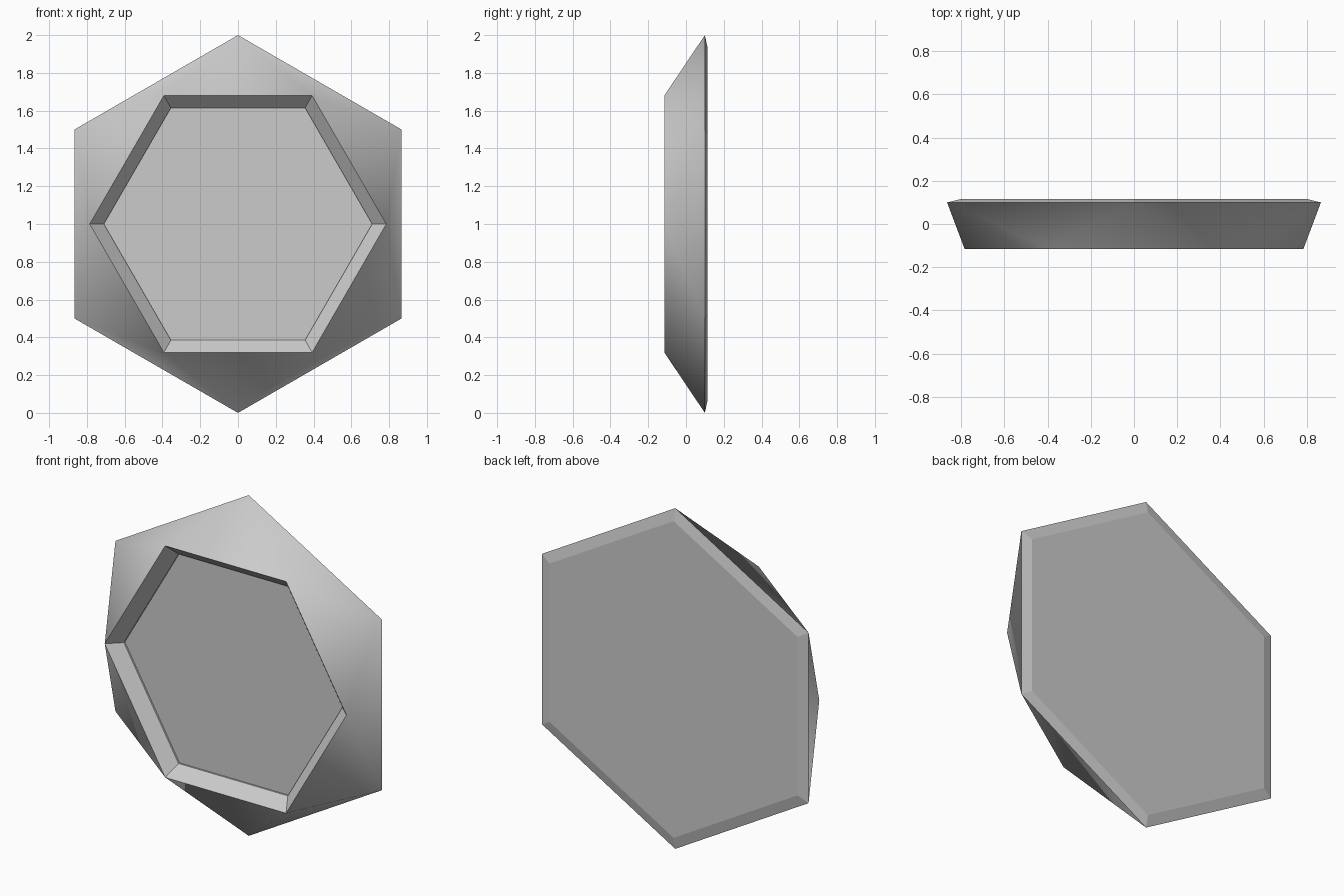
import bpy
import bmesh
import math

if "Cube" in bpy.data.objects:
    bpy.data.objects.remove(bpy.data.objects["Cube"])


def ring(bm, radius, y, turn):
    """Hexagon of vertices facing the front, centred at z = 1."""
    return [bm.verts.new((radius * math.cos(math.radians(60 * i + turn)), y,
                          1 + radius * math.sin(math.radians(60 * i + turn))))
            for i in range(6)]


def bridge(bm, a, b):
    return [bm.faces.new((a[i], a[(i + 1) % 6], b[(i + 1) % 6], b[i])) for i in range(6)]


grey = bpy.data.materials.new("stone grey")
grey.diffuse_color = (0.6, 0.6, 0.6, 1)
grey.use_nodes = True
grey.node_tree.nodes["Principled BSDF"].inputs["Base Color"].default_value = grey.diffuse_color


def finish(bm, name):
    bmesh.ops.recalc_face_normals(bm, faces=bm.faces)
    mesh = bpy.data.meshes.new(name)
    bm.to_mesh(mesh)
    bm.free()
    mesh.materials.append(grey)
    obj = bpy.data.objects.new(name, mesh)
    bpy.context.collection.objects.link(obj)
    return obj


# Hexagonal gem setting: bevelled back, twisted facets, sunken front
bm = bmesh.new()
back = ring(bm, 0.93, 0.115, 30)
girdle = ring(bm, 1.0, 0.10, 30)
rim = ring(bm, 0.785, -0.115, 0)
lip = ring(bm, 0.71, -0.045, 0)
floor = ring(bm, 0.71, -0.035, 0)

bm.faces.new(back)
bridge(bm, back, girdle)

# Alternating triangles between the two turned hexagons
for i in range(6):
    j = (i + 1) % 6
    facets = (bm.faces.new((rim[i], rim[j], girdle[i])),
              bm.faces.new((girdle[i], girdle[j], rim[j])))
    for f in facets:
        f.smooth = True

# Sloping inner rim, small step and recessed floor
bridge(bm, rim, lip)
bridge(bm, lip, floor)
bm.faces.new(floor)

# Facets blend softly; every other edge stays crisp
for e in bm.edges:
    e.smooth = all(f.smooth for f in e.link_faces)
finish(bm, "hexagonal_setting")
